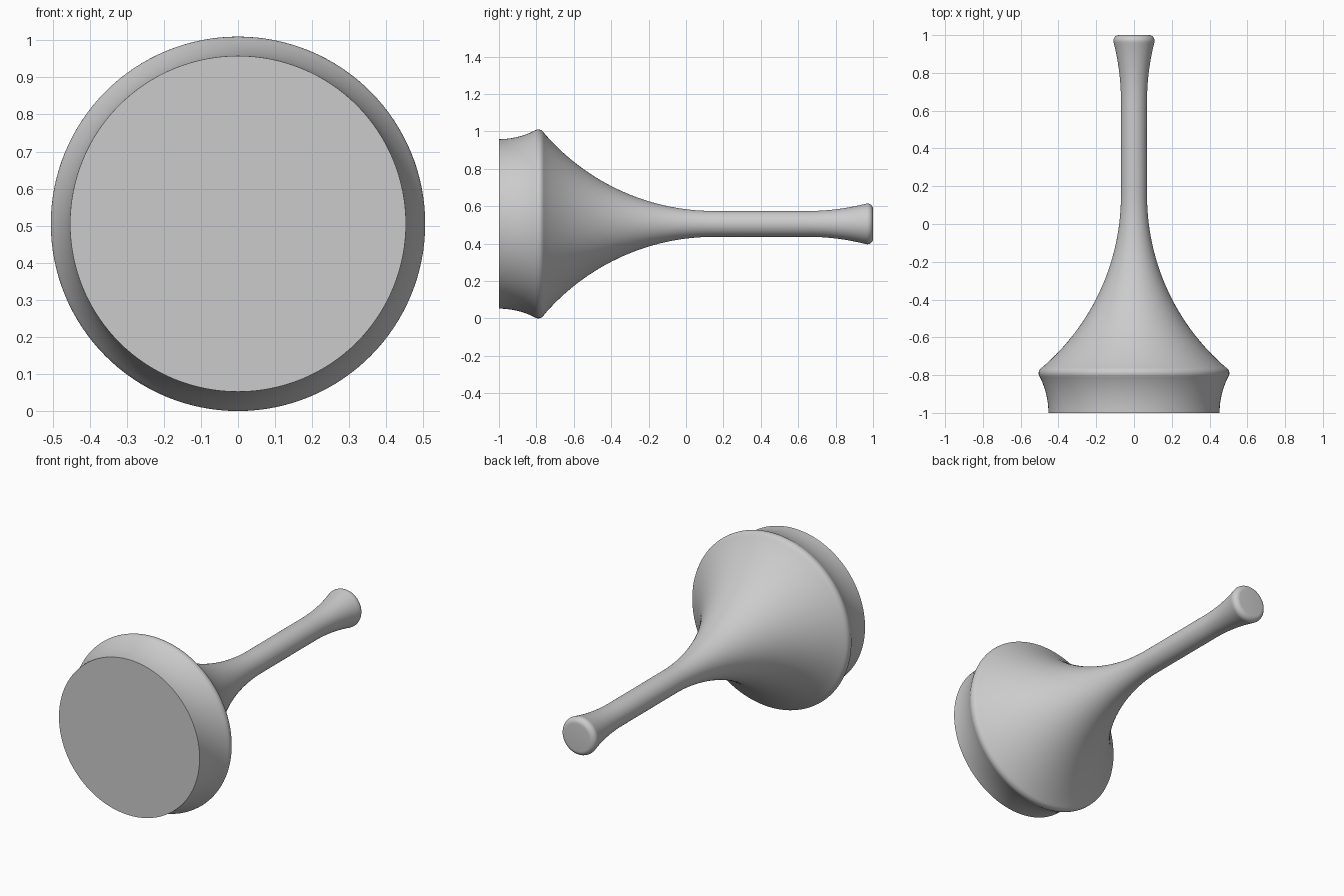
import bpy, bmesh
from math import sqrt, sin, cos, radians, pi
from mathutils import Vector

cube = bpy.data.objects.get("Cube")
if cube:
    bpy.data.objects.remove(cube, do_unlink=True)

AXIS_Z = 0.505
SIDES = 128


def sweep(y0, r0, radius, start, end, steps):
    """Concave arc, tangent to the axis at y0, as (y, radius) points."""
    ys = [start + (end - start) * i / steps for i in range(steps + 1)]
    return [(y, r0 + radius - sqrt(radius ** 2 - (y - y0) ** 2)) for y in ys]


def fillet(y, r, radius, a0, a1, steps=8):
    """Convex rounded edge; angles run from the -y side to the +y side."""
    angles = [radians(a0 + (a1 - a0) * i / steps) for i in range(steps + 1)]
    return [(y + radius * sin(a), r + radius * cos(a)) for a in angles]


grey = bpy.data.materials.new("plain_grey")
grey.use_nodes = True
colour = (0.6, 0.6, 0.6, 1.0)
grey.diffuse_color = colour
grey.node_tree.nodes["Principled BSDF"].inputs["Base Color"].default_value = colour

# Profile: flat foot, concave collar, rounded rim, long flare, stem, knob
profile = [(-1.0, 0.0)]
profile += sweep(-1.0, 0.453, 0.42, -1.0, -0.815, 8)
profile += fillet(-0.79, 0.47, 0.035, -25, 48)
profile += sweep(0.15, 0.069, 1.20, -0.755, 0.15, 28)
profile += sweep(0.65, 0.069, 1.27, 0.65, 0.95, 12)
profile += fillet(0.97, 0.079, 0.03, -14, 90)
profile += [(1.0, 0.0)]

# Turn the profile around the long axis
bm = bmesh.new()
centre = Vector((0, 0, AXIS_Z))
verts = [bm.verts.new((0, y, AXIS_Z + r)) for y, r in profile]
edges = [bm.edges.new(pair) for pair in zip(verts, verts[1:])]
bmesh.ops.spin(bm, geom=verts + edges, cent=centre, axis=(0, 1, 0),
               angle=2 * pi, steps=SIDES, use_merge=True)
bmesh.ops.remove_doubles(bm, verts=bm.verts, dist=0.0001)
bmesh.ops.recalc_face_normals(bm, faces=bm.faces)

mesh = bpy.data.meshes.new("turned_handle")
bm.to_mesh(mesh)
bm.free()
mesh.materials.append(grey)
handle = bpy.data.objects.new("turned_handle", mesh)
bpy.context.collection.objects.link(handle)

# Smooth sides with a crisp foot edge
bpy.ops.object.select_all(action="DESELECT")
handle.select_set(True)
bpy.context.view_layer.objects.active = handle
bpy.ops.object.shade_smooth_by_angle(angle=radians(35))
